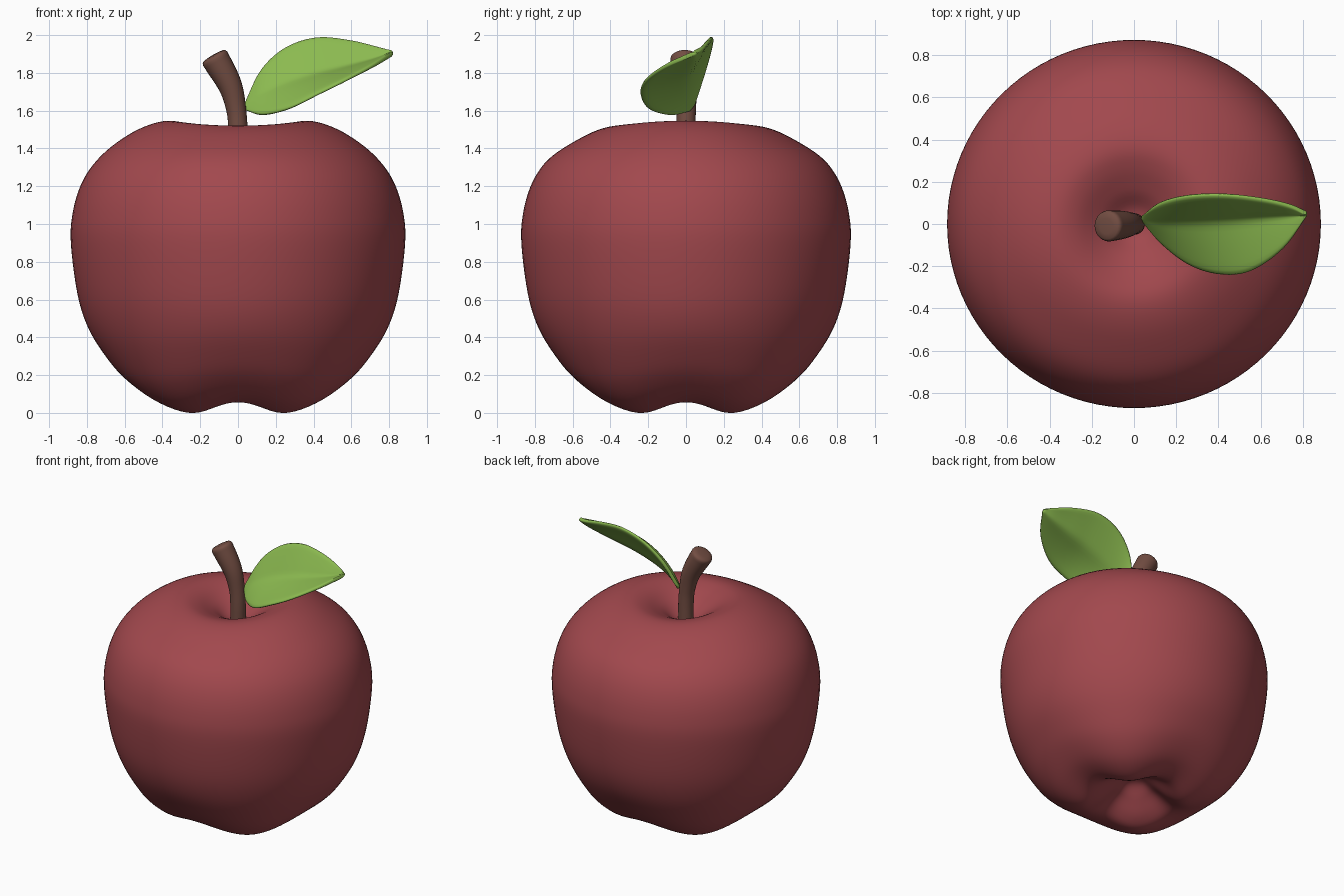
import bpy, bmesh, math
from mathutils import Vector

if "Cube" in bpy.data.objects:
    bpy.data.objects.remove(bpy.data.objects["Cube"])


def material(name, rgb):
    m = bpy.data.materials.new(name)
    m.diffuse_color = (*rgb, 1)
    m.use_nodes = True
    m.node_tree.nodes["Principled BSDF"].inputs["Base Color"].default_value = m.diffuse_color
    return m


def smooth_path(pts, steps):
    """Catmull-Rom curve through the points."""
    p = [Vector(q) for q in pts]
    p = [2 * p[0] - p[1]] + p + [2 * p[-1] - p[-2]]
    out = []
    for i in range(1, len(p) - 2):
        a, b, c, d = p[i - 1:i + 3]
        for k in range(steps):
            t = k / steps
            out.append(0.5 * (2 * b + (c - a) * t + (2 * a - 5 * b + 4 * c - d) * t * t
                              + (3 * b - a - 3 * c + d) * t ** 3))
    return out + [p[-2]]


def step(a, b, x):
    t = min(1, max(0, (x - a) / (b - a)))
    return t * t * (3 - 2 * t)


def build(name, rows, mat, closed, caps=False):
    """Skin a list of point rows into a smooth mesh."""
    bm = bmesh.new()
    grid = [[bm.verts.new(p) for p in row] for row in rows]
    n = len(rows[0])
    for r0, r1 in zip(grid, grid[1:]):
        for j in range(n if closed else n - 1):
            k = (j + 1) % n
            bm.faces.new((r0[j], r0[k], r1[k], r1[j]))
    if caps:
        bm.faces.new(grid[0][::-1])
        bm.faces.new(grid[-1])
    bmesh.ops.remove_doubles(bm, verts=bm.verts, dist=1e-5)
    bmesh.ops.recalc_face_normals(bm, faces=bm.faces)
    me = bpy.data.meshes.new(name)
    bm.to_mesh(me)
    bm.free()
    me.materials.append(mat)
    for f in me.polygons:
        f.use_smooth = True
    ob = bpy.data.objects.new(name, me)
    bpy.context.collection.objects.link(ob)
    return ob


red = material("apple red", (0.36, 0.065, 0.075))
brown = material("stem brown", (0.17, 0.075, 0.055))
green = material("leaf green", (0.26, 0.49, 0.08))

# Apple body: lathe profile with four lobes below and two soft ones on top
profile = [(0, 0.2), (0.07, 0.18), (0.15, 0.11), (0.25, 0.03), (0.35, 0), (0.49, 0.045),
           (0.61, 0.14), (0.70, 0.26), (0.79, 0.43), (0.85, 0.63), (0.885, 0.9),
           (0.875, 1.06), (0.835, 1.2), (0.77, 1.31), (0.67, 1.41), (0.53, 1.50),
           (0.39, 1.545), (0.28, 1.53), (0.17, 1.465), (0.08, 1.40), (0, 1.38)]
rows = []
for r, z in smooth_path([(a, 0, b) for a, b in profile], 5) and \
        [(max(0, v.x), v.z) for v in smooth_path([(a, 0, b) for a, b in profile], 5)]:
    row = []
    for j in range(96):
        t = math.tau * j / 96
        valley = (1 + math.cos(4 * t)) / 2
        low = 0.056 * valley * (1 - step(0.06, 0.6, z)) * step(0.03, 0.25, r)
        top = 0.026 * (1 - math.cos(2 * t)) / 2 * step(1.3, 1.5, z) * step(0.1, 0.3, r)
        row.append((r * math.cos(t), 0.985 * r * math.sin(t), z + low - top))
    rows.append(row)
build("apple_body", rows, red, True)

# Stem: bent tube that widens to a softly rounded tip
path = smooth_path([(0, 0, 1.34), (0, 0, 1.5), (-0.012, 0, 1.62), (-0.045, -0.003, 1.74),
                    (-0.128, -0.01, 1.888)], 6)
rings = []
for i, c in enumerate(path):
    d = (path[min(i + 1, len(path) - 1)] - path[max(i - 1, 0)]).normalized()
    rings.append((c, d, 0.051 + 0.023 * step(1.55, 1.9, c.z)))
c, d, r = rings.pop()
rings += [(c - d * 0.015, d, r), (c - d * 0.004, d, r * 0.95), (c + d * 0.003, d, r * 0.83),
          (c + d * 0.007, d, r * 0.5)]
rows = []
for c, d, r in rings:
    u = Vector((0, 1, 0)).cross(d).normalized()
    v = d.cross(u)
    rows.append([c + r * (u * math.cos(math.tau * j / 24) + v * math.sin(math.tau * j / 24))
                 for j in range(24)])
build("stem", rows, brown, True, True)

# Leaf: skinned between back edge, midrib and front edge
back = [(0.04, 0.04, 1.625), (0.12, 0.1, 1.81), (0.25, 0.135, 1.935), (0.42, 0.142, 1.99),
        (0.6, 0.122, 1.972), (0.74, 0.09, 1.935), (0.82, 0.05, 1.912)]
mid = [(0.035, 0.03, 1.615), (0.13, 0.01, 1.68), (0.26, 0.012, 1.74), (0.42, 0.02, 1.79),
       (0.57, 0.03, 1.825), (0.73, 0.04, 1.868), (0.82, 0.045, 1.905)]
front = [(0.045, 0.02, 1.60), (0.13, -0.09, 1.577), (0.27, -0.2, 1.61), (0.42, -0.242, 1.685),
         (0.56, -0.222, 1.755), (0.71, -0.115, 1.835), (0.82, 0.038, 1.902)]
rows = []
for b, m, f in zip(*(smooth_path(e, 5) for e in (back, mid, front))):
    row = []
    for e, k in ((b, -1), (f, 1)):
        seg = []
        for i in range(6):
            t = i / 5
            p = m.lerp(e, t)
            p.z += 0.07 * t * (1 - t) * (e - m).length    # slight puff beside the midrib
            seg.append(p)
        row += seg[::-1] if k < 0 else seg[1:]
    rows.append(row)
leaf = build("leaf", rows, green, False)
thick = leaf.modifiers.new("thickness", 'SOLIDIFY')
thick.thickness = 0.024
thick.offset = 0
soft = leaf.modifiers.new("soft_edge", 'SUBSURF')
soft.levels = soft.render_levels = 1
